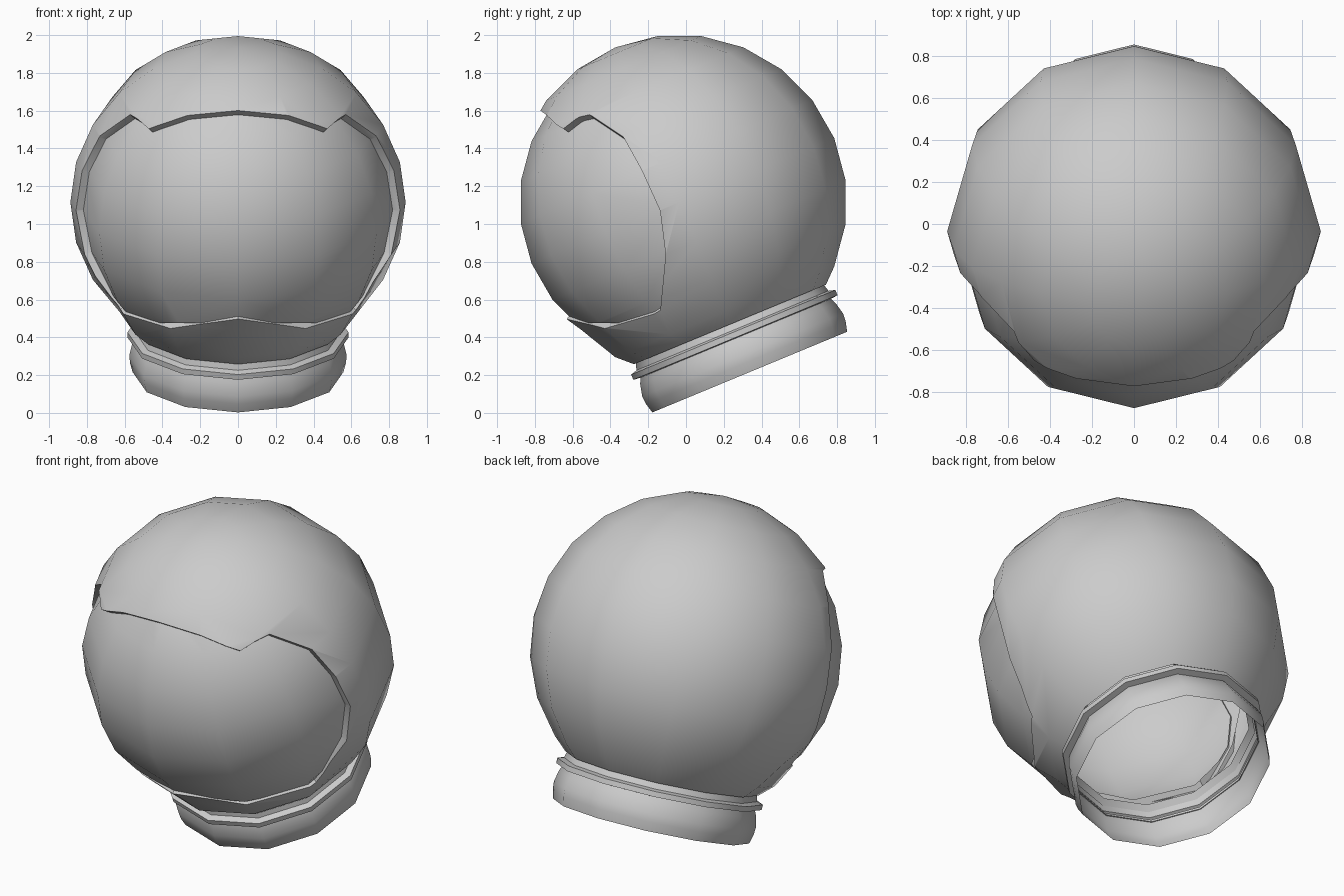
import bpy, bmesh, math
from mathutils import Matrix, Vector

if "Cube" in bpy.data.objects:
    bpy.data.objects.remove(bpy.data.objects["Cube"])

C = Vector((0, -0.035, 1.115))          # helmet centre
R = 0.8875                              # shell radius
FRAME = Matrix.Translation(C) @ Matrix.Rotation(math.radians(22.5), 4, 'X')
SEG = 12


def finish(name, bm):
    me = bpy.data.meshes.new(name)
    bm.to_mesh(me)
    bm.free()
    ob = bpy.data.objects.new(name, me)
    bpy.context.collection.objects.link(ob)
    return ob


def select(ob):
    bpy.ops.object.select_all(action='DESELECT')
    ob.select_set(True)
    bpy.context.view_layer.objects.active = ob


def smooth(ob, angle=42):
    select(ob)
    bpy.ops.object.shade_smooth_by_angle(angle=math.radians(angle))


def revolve(profile, closed=False, tweak=None):
    """Turn a (radius, height) profile about the tilted neck axis."""
    bm = bmesh.new()
    rings = []
    for i, (r, h) in enumerate(profile):
        ring = []
        for s in range(SEG):
            a = 2 * math.pi * s / SEG
            p = Vector((r * math.sin(a), -r * math.cos(a), h))
            if tweak:
                p = tweak(i, p)
            ring.append(bm.verts.new(FRAME @ p))
        rings.append(ring)
    n = len(rings)
    for i in range(n if closed else n - 1):
        a, b = rings[i], rings[(i + 1) % n]
        for s in range(SEG):
            t = (s + 1) % SEG
            bm.faces.new((a[s], a[t], b[t], b[s]))
    bmesh.ops.remove_doubles(bm, verts=bm.verts[:], dist=1e-4)
    bmesh.ops.recalc_face_normals(bm, faces=bm.faces[:])
    return bm


def arc(radius, lo, hi):
    return [(radius * math.cos(math.radians(d)), radius * math.sin(math.radians(d)))
            for d in range(lo, hi + 1, 15)]


# Shell: sphere with tucked-in collar, flattened below the visor
def flatten_chin(i, p):
    return p * 0.96 if i == 2 and p.y < -0.35 else p


bm = revolve([(0.55, -0.70)] + arc(R, -45, 90), tweak=flatten_chin)
for f in bm.faces:                      # make sure the skin faces outward
    if f.normal.dot(f.calc_center_median() - C) < 0:
        f.normal_flip()
shell = finish("helmet_shell", bm)
sol = shell.modifiers.new("thickness", 'SOLIDIFY')
sol.thickness = 0.05
sol.offset = -1

# Visor opening cutter: a cone from the centre through the opening outline
half = [(0, -0.77, 1.60), (0.25, -0.72, 1.565), (0.39, -0.66, 1.51), (0.45, -0.62, 1.485),
        (0.50, -0.56, 1.53), (0.56, -0.50, 1.57), (0.754, -0.34, 1.47), (0.845, -0.24, 1.29),
        (0.88, -0.14, 1.07), (0.837, -0.11, 0.83), (0.65, -0.14, 0.52),
        (0.36, -0.41, 0.465), (0, -0.62, 0.51)]
outline = half + [(-x, y, z) for x, y, z in half[-2:0:-1]]
bm = bmesh.new()
apex, tip = bm.verts.new(C), bm.verts.new((0, -3, 1.1))
loop = [bm.verts.new(C + (Vector(p) - C).normalized() * 2) for p in outline]
for a, b in zip(loop, loop[1:] + loop[:1]):
    bm.faces.new((a, b, tip))
    bm.faces.new((b, a, apex))
bmesh.ops.recalc_face_normals(bm, faces=bm.faces[:])
cutter = finish("opening_cutter", bm)
cutter.hide_render = True
cut = shell.modifiers.new("opening", 'BOOLEAN')
cut.operation = 'DIFFERENCE'
cut.solver = 'EXACT'
cut.object = cutter
select(shell)
for m in ("thickness", "opening"):
    bpy.ops.object.modifier_apply(modifier=m)
bpy.data.objects.remove(cutter)

# Keep the outer skin and the rim of the opening, drop the inner skin
bm = bmesh.new()
bm.from_mesh(shell.data)
inner = [f for f in bm.faces
         if f.normal.dot((f.calc_center_median() - C).normalized()) < -0.6]
bmesh.ops.delete(bm, geom=inner, context='FACES')
bm.to_mesh(shell.data)
bm.free()
smooth(shell)

# Visor: slightly smaller sphere, trimmed just behind the opening
bm = revolve(arc(0.847, -60, 90))
for co, no in (((0, -0.08, 0), (0, 1, 0)), ((0, 0, 0.475), (0, 0, -1)),
               ((0, 0, 1.64), (0, 0, 1))):
    bmesh.ops.bisect_plane(bm, geom=bm.verts[:] + bm.edges[:] + bm.faces[:],
                           plane_co=co, plane_no=no, clear_outer=True)
smooth(finish("visor", bm))

# Thin flange ring between shell and neck
smooth(finish("neck_flange", revolve([(0.54, -0.70), (0.55, -0.735), (0.585, -0.745),
                                      (0.585, -0.775), (0.54, -0.78)])), 50)

# Open neck collar
smooth(finish("neck_collar", revolve([(0.54, -0.765), (0.56, -0.81), (0.575, -0.875),
                                      (0.572, -0.92), (0.558, -0.973)])), 50)
